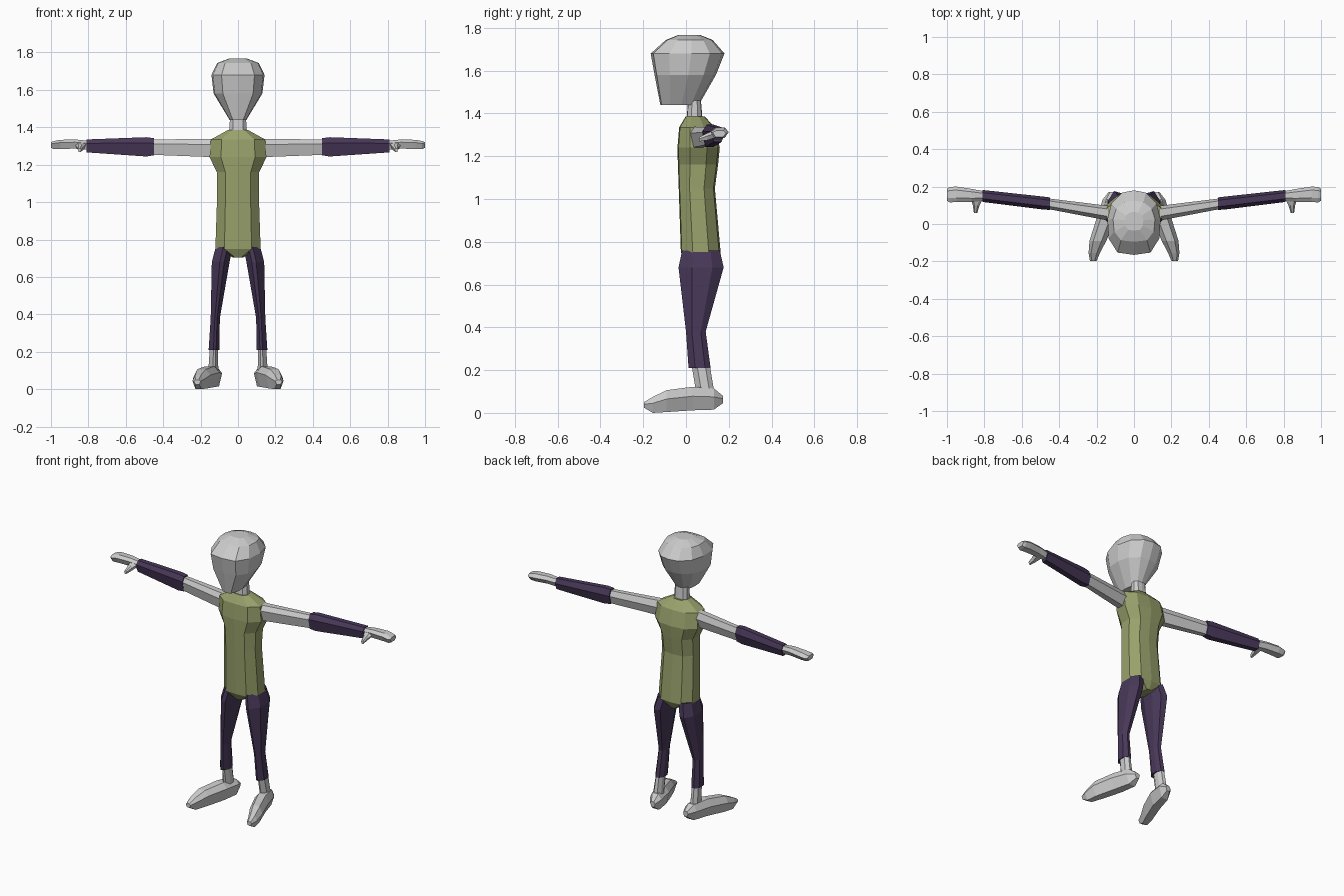
import bpy, bmesh

GREEN = (0.32, 0.36, 0.15, 1)
PURPLE = (0.065, 0.04, 0.10, 1)
mats = {}


def material(name, colour):
    if name not in mats:
        mats[name] = bpy.data.materials.new(name)
        mats[name].diffuse_color = colour
    return mats[name]


def sym(half):
    """Mirror a half outline (from u=0 front to u=0 back) into a full one."""
    return half + [(-u, v) for u, v in reversed(half[1:-1])]


def loft(name, axis, shape, rings, mirror=False, mat=None):
    """Skin a unit outline through rings of (position, u0, u1, v0, v1)."""
    place = {'x': lambda p, u, v: (p, u, v),
             'y': lambda p, u, v: (u, p, v),
             'z': lambda p, u, v: (u, v, p)}[axis]
    bm = bmesh.new()
    loops = []
    for p, u0, u1, v0, v1 in rings:
        loops.append([bm.verts.new(place(p, u0 + (u1 - u0) * (a + 1) / 2,
                                         v0 + (v1 - v0) * (b + 1) / 2))
                      for a, b in shape])
    n = len(shape)
    for lo, hi in zip(loops, loops[1:]):
        for i in range(n):
            j = (i + 1) % n
            bm.faces.new((lo[i], lo[j], hi[j], hi[i]))
    bm.faces.new(loops[0])
    bm.faces.new(loops[-1])
    bmesh.ops.recalc_face_normals(bm, faces=bm.faces)
    mesh = bpy.data.meshes.new(name)
    bm.to_mesh(mesh)
    bm.free()
    ob = bpy.data.objects.new(name, mesh)
    bpy.context.collection.objects.link(ob)
    if mirror:
        ob.modifiers.new("Mirror", 'MIRROR')
    if mat:
        mesh.materials.append(material(*mat))
    return ob


HEAD = sym([(0, -1), (.62, -.93), (.95, -.5), (1, .1), (.85, .6), (.45, .93), (0, 1)])
BODY = sym([(0, -1), (.6, -.95), (1, -.4), (1, .4), (.6, .92), (0, 1)])
HEX = [(-1, .4), (-.45, 1), (.55, 1), (1, .2), (.5, -1), (-.6, -1)]
LEG = [(-1, -.3), (-.4, -.9), (.1, -1), (1, -.4), (1, .5), (.3, 1), (-.5, .9), (-1, .4)]
green, purple = ("shirt green", GREEN), ("cloth purple", PURPLE)

# Head and neck
loft("head", 'z', HEAD, [
    (1.44, -.045, .045, -.12, .06),
    (1.58, -.13, .13, -.147, .14),
    (1.68, -.142, .142, -.165, .18),
    (1.743, -.112, .112, -.095, .125),
    (1.767, -.05, .05, -.035, .065)])
loft("neck", 'z', BODY, [
    (1.34, -.05, .05, .0, .08),
    (1.46, -.042, .042, .01, .07)])

# Sleeveless shirt
loft("shirt", 'z', BODY, [
    (.703, -.025, .025, .0, .14),
    (.75, -.121, .121, -.024, .162),
    (1.05, -.111, .111, -.034, .135),
    (1.16, -.113, .113, -.038, .15),
    (1.24, -.152, .152, -.04, .158),
    (1.335, -.145, .145, -.032, .135),
    (1.385, -.055, .055, -.002, .088)], mat=green)

# Arms
loft("upper_arm", 'x', HEX, [
    (.12, .015, .095, 1.24, 1.338),
    (.46, .08, .137, 1.253, 1.335)], mirror=True)
loft("forearm_sleeve", 'x', HEX, [
    (.45, .075, .142, 1.25, 1.342),
    (.49, .078, .147, 1.244, 1.347),
    (.81, .118, .182, 1.266, 1.335)], mirror=True, mat=purple)

# Mitten hands with thumbs
loft("hand", 'x', HEX, [
    (.80, .125, .175, 1.28, 1.328),
    (.87, .118, .188, 1.286, 1.335),
    (.95, .118, .2, 1.284, 1.333),
    (.985, .115, .198, 1.284, 1.326),
    (1.0, .125, .188, 1.29, 1.32)], mirror=True)
loft("thumb", 'y', HEX, [
    (.145, .805, .875, 1.288, 1.325),
    (.10, .825, .862, 1.275, 1.308),
    (.06, .838, .856, 1.268, 1.288)], mirror=True)

# Trouser legs
loft("trouser_leg", 'z', LEG, [
    (.76, .03, .119, -.018, .158),
    (.68, .045, .14, -.035, .176),
    (.38, .097, .146, .0, .092),
    (.21, .1, .157, .012, .115)], mirror=True, mat=purple)

# Ankles and splayed feet
loft("ankle", 'z', LEG, [
    (.23, .107, .15, .025, .11),
    (.08, .105, .16, .05, .135)], mirror=True)
loft("foot", 'y', HEX, [
    (.172, .1, .135, .045, .08),
    (.13, .085, .168, .015, .115),
    (.03, .1, .2, .012, .122),
    (-.09, .148, .238, .004, .106),
    (-.155, .182, .243, .0, .075),
    (-.197, .2, .236, .025, .05)], mirror=True)
